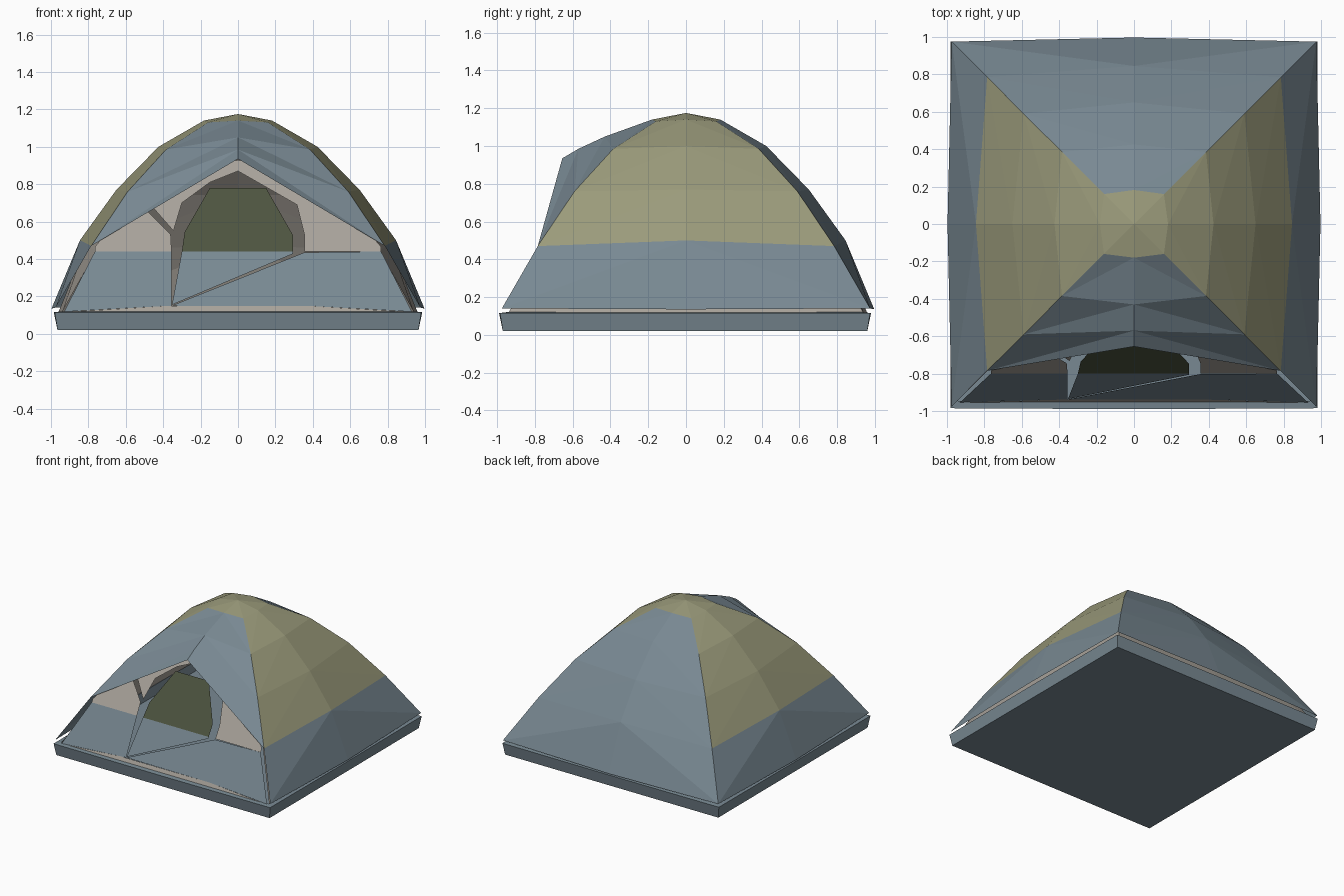
import bpy, bmesh
from mathutils import Vector, Matrix
from math import pi

cube = bpy.data.objects.get("Cube")
if cube:
    bpy.data.objects.remove(cube, do_unlink=True)


def material(name, rgb):
    m = bpy.data.materials.new(name)
    m.use_nodes = True
    m.diffuse_color = (*rgb, 1)
    m.node_tree.nodes["Principled BSDF"].inputs["Base Color"].default_value = (*rgb, 1)
    return m


BLUE = material("slate blue fabric", (0.19, 0.25, 0.29))
OLIVE = material("olive fabric", (0.33, 0.33, 0.2))
BEIGE = material("beige mesh", (0.39, 0.36, 0.32))
DARK = material("dark green window", (0.075, 0.088, 0.05))


def finish(name, bm, mats):
    mesh = bpy.data.meshes.new(name)
    bm.to_mesh(mesh)
    bm.free()
    for m in mats:
        mesh.materials.append(m)
    ob = bpy.data.objects.new(name, mesh)
    bpy.context.collection.objects.link(ob)
    return ob


def face(bm, points, index=0, outward=None):
    """Add a face whose normal points along the outward direction."""
    f = bm.faces.new([bm.verts.new(p) for p in points])
    f.material_index = index
    f.normal_update()
    out = outward or f.calc_center_median() - Vector((0, 0, 0.1))
    if f.normal.dot(out) < 0:
        f.normal_flip()


# Dome rows: corner distance, corner height, middle distance, middle height
ROWS = [(0.975, 0.14, 0.997, 0.135), (0.785, 0.47, 0.845, 0.5),
        (0.59, 0.76, 0.65, 0.77), (0.385, 0.985, 0.425, 1.0),
        (0.16, 1.13, 0.182, 1.14)]
APEX = (0, 0, 1.175)
# Middle of the projecting front canopy, from its lip upward
CANOPY = {1: (0.655, 0.935), 2: (0.57, 0.985), 3: (0.43, 1.05), 4: (0.18, 1.14)}


def dome(bm, sides, canopy=False):
    for k in sides:
        turn = Matrix.Rotation(k * pi / 2, 3, "Z")
        front = canopy and k == 0
        lines = []
        for r, (c, zc, m, zm) in enumerate(ROWS):
            if front and r in CANOPY:
                m, zm = CANOPY[r]
            lines.append([turn @ Vector(p) for p in ((-c, -c, zc), (0, -m, zm), (c, -c, zc))])
        for r in range(1 if front else 0, len(ROWS) - 1):
            colour = 1 if k % 2 and r > 0 else 0
            a, b = lines[r], lines[r + 1]
            for i in (0, 1):
                # split along the diagonal that starts at the middle
                if i == 0:
                    tris = ((a[0], a[1], b[1]), (a[0], b[1], b[0]))
                else:
                    tris = ((a[1], a[2], b[1]), (a[2], b[2], b[1]))
                for t in tris:
                    face(bm, t, colour)
        if canopy or not front:
            for i in (0, 1):
                face(bm, (lines[-1][i], lines[-1][i + 1], APEX), 1)
    bmesh.ops.remove_doubles(bm, verts=bm.verts, dist=0.001)


# Outer fly sheet with the front canopy
bm = bmesh.new()
dome(bm, range(4), canopy=True)
finish("fly_sheet", bm, [BLUE, OLIVE])

# Inner tent on the sides and back
bm = bmesh.new()
dome(bm, (1, 2, 3))
for v in bm.verts:
    v.co = Vector((v.co.x * 0.965, v.co.y * 0.965, v.co.z - 0.025))
finish("inner_tent", bm, [BEIGE, BEIGE])

# Groundsheet tub: floor, slanted sides and a turned-in rim
bm = bmesh.new()
RINGS = [(0.965, 0.02, 0.965), (0.98, 0.115, 0.985), (0.94, 0.12, 0.945)]
shift = Vector((0, -0.005, 0))
for k in range(4):
    turn = Matrix.Rotation(k * pi / 2, 3, "Z")
    rings = [[turn @ Vector(p) + shift for p in ((-c, -c, z), (0, -m, z), (c, -c, z))]
             for c, z, m in RINGS]
    for r in (0, 1):
        out = turn @ Vector((0, -1, 0)) if r == 0 else Vector((0, 0, 1))
        a, b = rings[r], rings[r + 1]
        for i in (0, 1):
            face(bm, (a[i], a[i + 1], b[i + 1], b[i]), 0, out)
h = RINGS[0][0]
face(bm, [Vector(p) + shift for p in ((-h, -h, 0.02), (h, -h, 0.02), (h, h, 0.02), (-h, h, 0.02))],
     0, Vector((0, 0, -1)))
bmesh.ops.remove_doubles(bm, verts=bm.verts, dist=0.001)
finish("groundsheet", bm, [BLUE])


def wall_y(z):
    if z < 0.44:
        return -0.955 + (z - 0.115) * 0.477
    return -0.80 + (z - 0.44) * 0.613


def panel(name, mat, outline, lift=0.0):
    bm = bmesh.new()
    face(bm, [(x, wall_y(z) - lift, z) for x, z in outline], 0, Vector((0, -1, 0)))
    bmesh.ops.triangulate(bm, faces=bm.faces)
    return finish(name, bm, [mat])


# Front wall around the door opening
panel("front_lower_right", BLUE,
      [(-0.93, 0.118), (-0.4, 0.148), (-0.355, 0.15), (-0.355, 0.44), (-0.765, 0.44)])
panel("front_lower_left", BLUE,
      [(-0.355, 0.15), (0.4, 0.148), (0.93, 0.118), (0.765, 0.44), (0.355, 0.435)])
panel("front_sill", BEIGE, [(-0.93, 0.116), (0.93, 0.116), (0.4, 0.148), (-0.4, 0.148)])
panel("front_upper_left", BEIGE,
      [(0.355, 0.44), (0.765, 0.44), (0.765, 0.465), (0.55, 0.72), (0.2, 0.88),
       (0, 0.93), (0, 0.87), (0.315, 0.69), (0.355, 0.53)])
panel("front_upper_right", BEIGE,
      [(-0.355, 0.44), (-0.36, 0.53), (-0.48, 0.65), (-0.56, 0.71),
       (-0.765, 0.465), (-0.765, 0.44)])
panel("front_top_right", BEIGE,
      [(-0.345, 0.55), (-0.3, 0.7), (-0.15, 0.81), (0, 0.87), (0, 0.93),
       (-0.2, 0.88), (-0.45, 0.76), (-0.45, 0.67)])

# Door leaf, hanging loose in the opening, and its window
panel("door_leaf", BLUE, [(-0.353, 0.155), (0.295, 0.428), (0.295, 0.44), (-0.3, 0.44)])
panel("door_window", DARK,
      [(-0.3, 0.44), (0.295, 0.44), (0.295, 0.525), (0.15, 0.78), (-0.15, 0.78), (-0.285, 0.545)])
